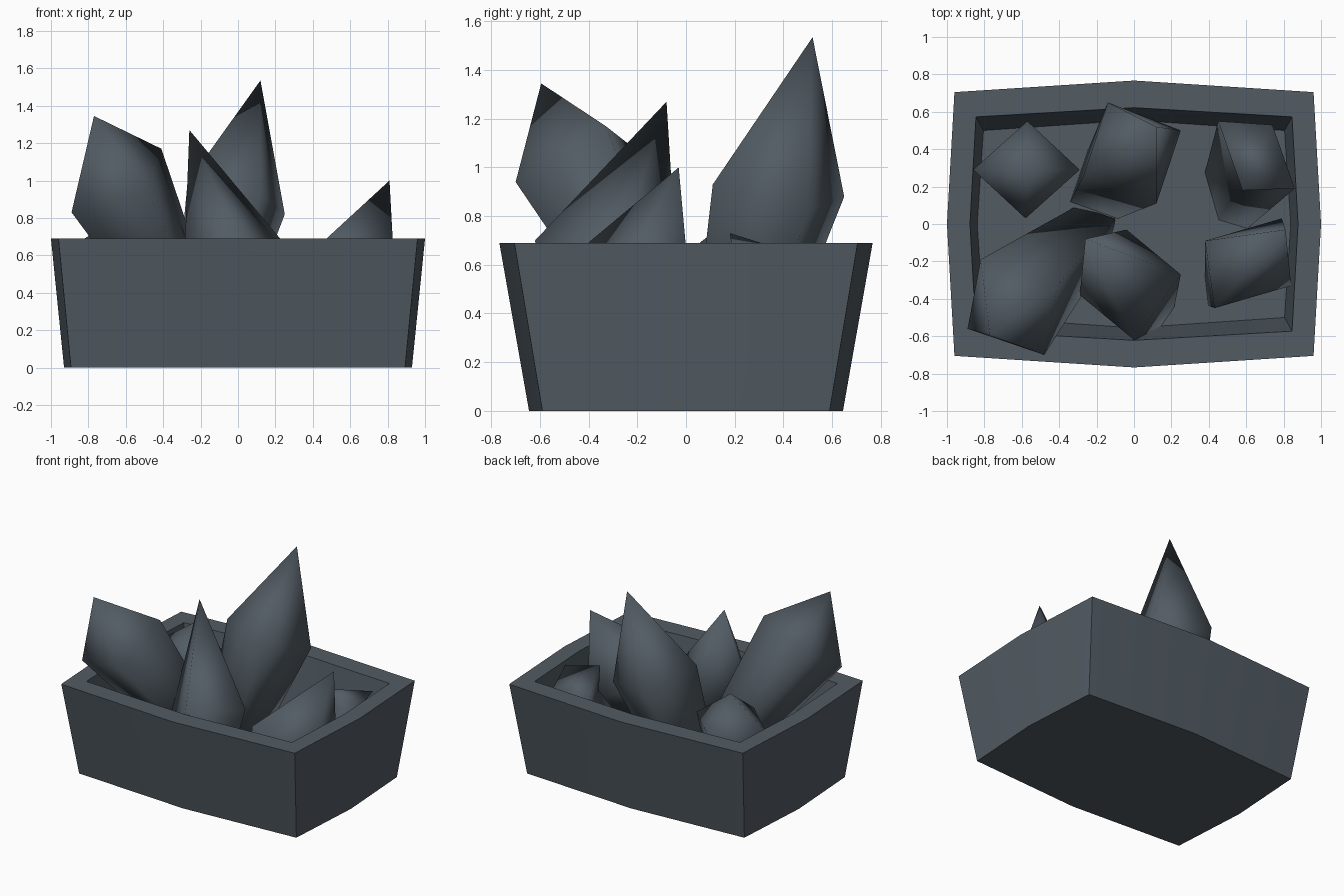
import bpy
import bmesh
from mathutils import Vector

cube = bpy.data.objects.get("Cube")
if cube:
    bpy.data.objects.remove(cube, do_unlink=True)

slate = bpy.data.materials.new("slate_grey")
colour = (0.085, 0.107, 0.127, 1)
slate.diffuse_color = colour
slate.use_nodes = True
slate.node_tree.nodes["Principled BSDF"].inputs["Base Color"].default_value = colour


def finish(name, bm, angle):
    """Turn a bmesh into a shaded object."""
    bmesh.ops.recalc_face_normals(bm, faces=bm.faces[:])
    mesh = bpy.data.meshes.new(name)
    bm.to_mesh(mesh)
    bm.free()
    mesh.materials.append(slate)
    obj = bpy.data.objects.new(name, mesh)
    bpy.context.collection.objects.link(obj)
    bpy.ops.object.select_all(action="DESELECT")
    obj.select_set(True)
    bpy.context.view_layer.objects.active = obj
    bpy.ops.object.shade_smooth_by_angle(angle=angle)


def bridge(bm, a, b):
    for i in range(len(a)):
        j = (i + 1) % len(a)
        bm.faces.new((a[i], a[j], b[j], b[i]))


def bowed_ring(bm, cx, cy, mx, my, z):
    """Rectangle with corners (cx, cy) and sides bowed out to mx and my."""
    points = [(cx, -cy), (mx, 0), (cx, cy), (0, my),
              (-cx, cy), (-mx, 0), (-cx, -cy), (0, -my)]
    return [bm.verts.new((x, y, z)) for x, y in points]


def crystal(name, a, b, c, tip, base, taper):
    """Four-sided shard: three shoulder corners give the fourth."""
    a, b, c, base = map(Vector, (a, b, c, base))
    ring = [a, b, c, a + c - b]
    centre = (a + c) / 2
    bm = bmesh.new()
    shoulder = [bm.verts.new(p) for p in ring]
    foot = [bm.verts.new(base + (p - centre) * taper) for p in ring]
    apex = bm.verts.new(tip)
    bridge(bm, foot, shoulder)
    bm.faces.new(foot)
    for i in range(4):
        bm.faces.new((shoulder[i], shoulder[(i + 1) % 4], apex))
    finish(name, bm, 3.14)


# Open planter box with flared, bowed walls
bm = bmesh.new()
rings = [bowed_ring(bm, 0.893, 0.59, 0.93, 0.645, 0),
         bowed_ring(bm, 0.96, 0.705, 1.0, 0.767, 0.69),
         bowed_ring(bm, 0.845, 0.573, 0.877, 0.622, 0.69),
         bowed_ring(bm, 0.805, 0.5, 0.838, 0.555, 0.23)]
for lower, upper in zip(rings, rings[1:]):
    bridge(bm, lower, upper)
bm.faces.new(rings[0])
bm.faces.new(rings[-1])
finish("planter_box", bm, 0.5)

# Crystals: three shoulder corners, tip, base centre, base taper
crystal("front_right_crystal", (-0.89, -0.56, 0.83), (-0.48, -0.70, 0.94),
        (-0.41, -0.33, 1.17), (-0.77, -0.595, 1.345), (-0.22, -0.03, 0.17), 0.5)
crystal("tall_back_crystal", (-0.14, 0.65, 0.88), (0.25, 0.50, 0.82),
        (0.12, 0.11, 0.93), (0.12, 0.52, 1.535), (-0.19, 0.18, 0.12), 0.6)
crystal("front_middle_crystal", (-0.04, -0.03, 0.46), (0.25, -0.27, 0.66),
        (0.0, -0.62, 0.70), (-0.26, -0.08, 1.27), (0.12, -0.47, 0.18), 0.35)
crystal("front_left_crystal", (0.38, -0.09, 0.54), (0.43, -0.45, 0.65),
        (0.84, -0.33, 0.45), (0.81, -0.03, 1.0), (0.47, -0.34, 0.17), 0.4)
crystal("back_left_crystal", (0.45, 0.55, 0.52), (0.74, 0.53, 0.62),
        (0.86, 0.19, 0.66), (0.58, 0.18, 0.73), (0.48, 0.08, 0.18), 0.6)
crystal("back_right_crystal", (-0.57, 0.55, 0.65), (-0.29, 0.29, 0.66),
        (-0.58, 0.03, 0.67), (-0.57, 0.29, 0.87), (-0.57, 0.29, 0.15), 0.5)
